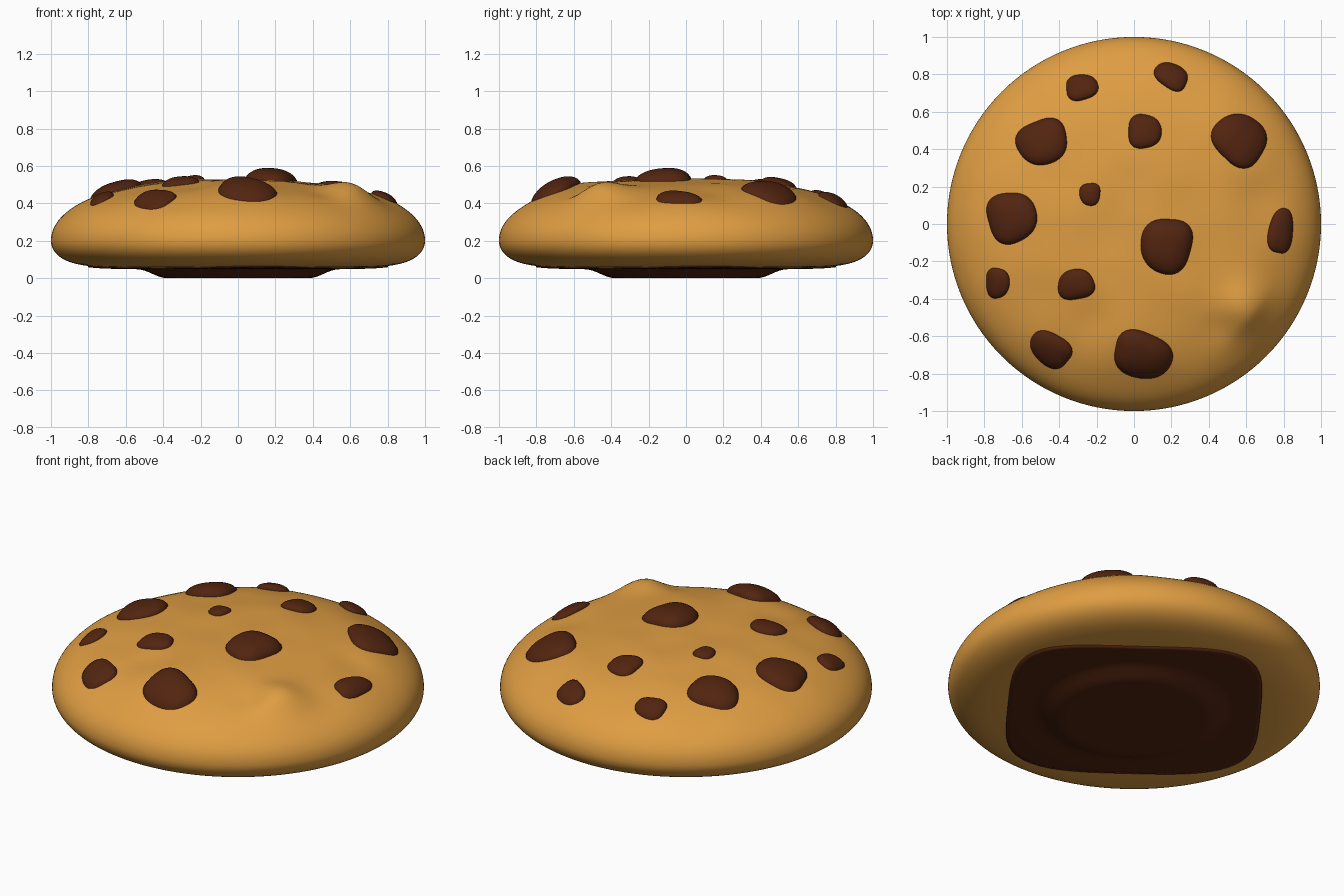
import bpy, bmesh, math
from mathutils import Vector, noise

cube = bpy.data.objects.get("Cube")
if cube:
    bpy.data.objects.remove(cube, do_unlink=True)


def make_material(name, rgb):
    mat = bpy.data.materials.new(name)
    mat.use_nodes = True
    mat.diffuse_color = (*rgb, 1)
    mat.node_tree.nodes["Principled BSDF"].inputs["Base Color"].default_value = (*rgb, 1)
    return mat


dough = make_material("golden_dough", (0.74, 0.34, 0.055))
chocolate = make_material("dark_chocolate", (0.085, 0.018, 0.005))

# Soft swellings and dents in the dough: x, y, radius, height
SWELLS = [(0.6, -0.46, 0.15, 0.07), (0.47, -0.55, 0.1, -0.02),
          (0.57, 0.45, 0.22, 0.015), (0.0, -0.62, 0.2, 0.02),
          (0.65, 0.15, 0.12, -0.015), (-0.2, -0.5, 0.12, -0.015)]


def top_height(x, y):
    r = min(math.hypot(x, y), 1)
    z = 0.2 + 0.33 * (1 - r ** 2.5) ** 0.477
    fade = min(1, (1 - r) * 5)
    for sx, sy, size, h in SWELLS:
        z += fade * h * math.exp(-((x - sx) ** 2 + (y - sy) ** 2) / size ** 2)
    return z + fade * 0.009 * noise.noise(Vector((x * 4, y * 4, 0)))


def bottom_height(x, y):
    r = min(math.hypot(x, y), 1)
    return 0.2 - 0.145 * (1 - r ** 9) ** 0.5


def build_rings(name, rings, mat, sides, cap_start, cap_end):
    """Bridge a list of point rings, closing the ends with fans."""
    bm = bmesh.new()
    loops = [[bm.verts.new(p) for p in ring] for ring in rings]
    for a, b in zip(loops, loops[1:]):
        for i in range(sides):
            j = (i + 1) % sides
            bm.faces.new((a[i], a[j], b[j], b[i]))
    for loop, tip in ((loops[0], cap_start), (loops[-1], cap_end)):
        if tip:
            centre = bm.verts.new(tip)
            for i in range(sides):
                bm.faces.new((loop[i], loop[(i + 1) % sides], centre))
    bmesh.ops.recalc_face_normals(bm, faces=bm.faces)
    mesh = bpy.data.meshes.new(name)
    bm.to_mesh(mesh)
    bm.free()
    mesh.materials.append(mat)
    mesh.shade_smooth()
    obj = bpy.data.objects.new(name, mesh)
    bpy.context.collection.objects.link(obj)
    return obj


def circle(radius, sides, height):
    pts = []
    for i in range(sides):
        a = math.tau * i / sides
        x, y = radius * math.cos(a), radius * math.sin(a)
        pts.append((x, y, height(x, y)))
    return pts


# Cookie body: domed top, rounded rim, flat underside
SIDES, STEPS = 128, 48
radii = [math.sin(math.pi / 2 * k / STEPS) for k in range(1, STEPS + 1)]
body_rings = [circle(r, SIDES, top_height) for r in radii]
body_rings += [circle(r, SIDES, bottom_height) for r in reversed(radii[:-1])]
build_rings("cookie_body", body_rings, dough, SIDES,
            (0, 0, top_height(0, 0)), (0, 0, bottom_height(0, 0)))


# Chocolate chips: x, y, half width, half depth, turn in degrees, height
CHIPS = [(-.28, .73, .085, .068, 10, .03), (.2, .79, .092, .065, -30, .03),
         (-.49, .44, .135, .118, 20, .045), (.055, .495, .088, .09, 0, .03),
         (.565, .45, .145, .13, -40, .04), (-.235, .16, .055, .06, 0, .02),
         (-.655, .035, .13, .135, 15, .045), (.785, -.04, .065, .12, -8, .025),
         (.175, -.115, .135, .147, -10, .055), (-.73, -.315, .062, .08, 0, .025),
         (-.31, -.325, .097, .08, 10, .03), (-.445, -.67, .115, .085, -35, .035),
         (.045, -.7, .155, .122, -18, .05)]


def chip(index, cx, cy, rx, ry, turn, h):
    sides, steps = 40, 9
    c, s = math.cos(math.radians(turn)), math.sin(math.radians(turn))
    rings = []
    for k in range(1, steps + 2):
        t = min(k, steps) / steps
        ring = []
        for i in range(sides):
            a = math.tau * i / sides
            ca, sa = math.cos(a), math.sin(a)
            # slightly squared, irregular outline
            rad = (abs(ca) ** 2.5 + abs(sa) ** 2.5) ** -0.4
            rad *= 1 + 0.05 * math.sin(3 * a + index * 2)
            u, v = rx * rad * t * ca, ry * rad * t * sa
            x, y = cx + u * c - v * s, cy + u * s + v * c
            lift = h * (1 - t ** 2.5) ** 0.7 + 0.005
            if k > steps:
                lift = -0.03
            ring.append((x, y, top_height(x, y) + lift))
        rings.append(ring)
    build_rings(f"chocolate_chip_{index}", rings, chocolate, sides,
                (cx, cy, top_height(cx, cy) + h + 0.005), None)


for n, spec in enumerate(CHIPS, 1):
    chip(n, *spec)


# Chocolate base: rounded square coating with a thick round centre
def base_ring(t, sides):
    ring = []
    for i in range(sides):
        a = math.tau * i / sides
        rad = 0.68 * (abs(math.cos(a)) ** 4 + abs(math.sin(a)) ** 4) ** -0.25 * t
        b = a + math.radians(53)
        x, y = rad * math.cos(b), rad * math.sin(b)
        slope = max(0, min(1, (0.54 - math.hypot(x, y)) / 0.16))
        drop = slope * slope * (3 - 2 * slope)
        ring.append((x, y, (bottom_height(x, y) - 0.007) * (1 - drop)))
    return ring


base_rings = [base_ring(k / 30, 96) for k in range(1, 31)]
base_rings.append([(x, y, z + 0.012) for x, y, z in base_rings[-1]])
build_rings("chocolate_base", base_rings, chocolate, 96, (0, 0, 0), None)
